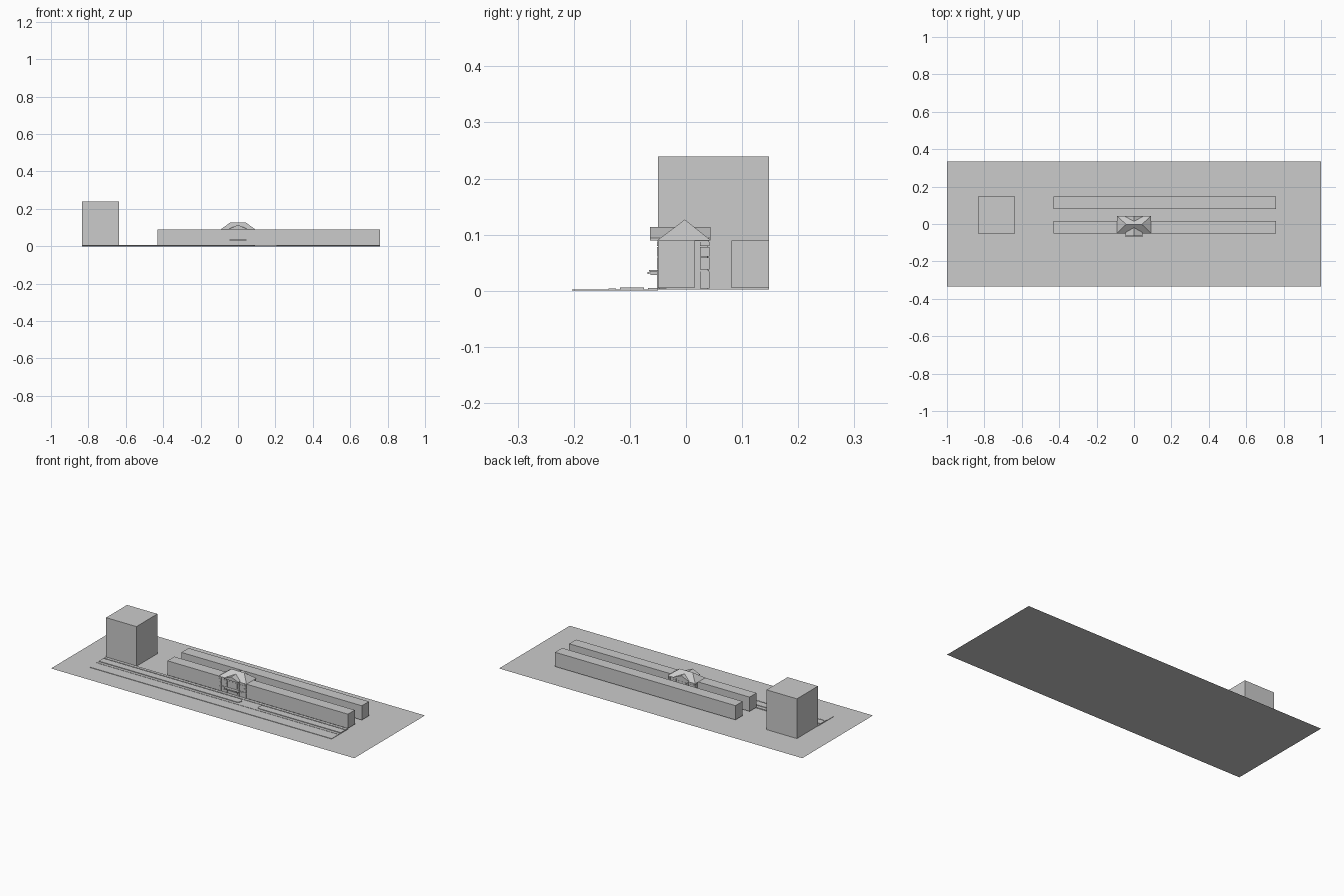
import bpy, bmesh, math
from mathutils import Vector

if "Cube" in bpy.data.objects:
    bpy.data.objects.remove(bpy.data.objects["Cube"])


def mesh_object(name, bm):
    bmesh.ops.recalc_face_normals(bm, faces=bm.faces[:])
    me = bpy.data.meshes.new(name)
    bm.to_mesh(me)
    bm.free()
    ob = bpy.data.objects.new(name, me)
    bpy.context.collection.objects.link(ob)
    return ob


def boxes(name, specs):
    """Each spec is (x0, x1, y0, y1, z0, z1)."""
    bm = bmesh.new()
    for x0, x1, y0, y1, z0, z1 in specs:
        vs = bmesh.ops.create_cube(bm, size=1)["verts"]
        for v in vs:
            v.co = Vector((x1 if v.co.x > 0 else x0,
                           y1 if v.co.y > 0 else y0,
                           z1 if v.co.z > 0 else z0))
    return mesh_object(name, bm)


def extruded(name, pts, depth):
    bm = bmesh.new()
    face = bm.faces.new([bm.verts.new(p) for p in pts])
    new = bmesh.ops.extrude_face_region(bm, geom=[face])["geom"]
    for v in new:
        if isinstance(v, bmesh.types.BMVert):
            v.co += Vector(depth)
    bm.faces.ensure_lookup_table()
    return mesh_object(name, bm)


def median(name, x0, x1, round_left, round_right, y0=-0.118, y1=-0.075):
    """Raised road island with optional rounded ends."""
    r, yc, pts = (y1 - y0) / 2, (y0 + y1) / 2, []
    for cx, start, rounded in ((x1, -90, round_right), (x0, 90, round_left)):
        for i in range(9 if rounded else 2):
            a = math.radians(start + 180 * i / (8 if rounded else 1))
            off = r * (1 if cx == x1 else -1) if rounded else 0
            pts.append((cx - off + r * math.cos(a), yc + r * math.sin(a), 0.002))
    extruded(name, pts, (0, 0, 0.004))


# Site plane, road and pavements
bm = bmesh.new()
bm.faces.new([bm.verts.new(p) for p in
              ((-1, -.333, 0), (1, -.333, 0), (1, .333, 0), (-1, .333, 0))])
mesh_object("site_plane", bm)
boxes("road", [(-.835, .76, -.203, -.05, 0, .0025)])
boxes("pavement", [(-.835, .76, -.068, -.05, .002, .0045)])
boxes("road_kerb", [(-.835, .76, -.138, -.125, .002, .004)])
median("left_road_island", -.835, .09, False, True)
median("right_road_island", .205, .76, True, False)

# Tower and long terrace blocks
boxes("tower_block", [(-.835, -.635, -.05, .148, .002, .239)])
boxes("front_left_wing", [(-.43, -.085, -.05, .015, .005, .09)])
boxes("front_right_wing", [(.085, .76, -.05, .015, .005, .09)])
boxes("rear_block", [(-.43, .76, .081, .148, .005, .09)])

# Central house body with floor bands
boxes("house_body", [(-.087, .087, -.048, .038, .002, .09)])
boxes("floor_bands", [(-.089, .089, -.051, .041, z, z + .003) for z in (.034, .087)])

# Pilasters stacked in tiers along front and back, corners wrap the sides
tiers = [(.004, .034), (.038, .059), (.061, .078), (.08, .087)]
pilasters = []
for z0, z1 in tiers:
    for s in (-1, 1):
        a, b = sorted((s * .075, s * .09))
        pilasters += [(a, b, .025, .042, z0, z1), (a, b, -.052, -.035, z0, z1)]
        c, d = sorted((s * .036, s * .044))
        pilasters += [(c, d, -.052, -.046, z0, z1), (c, d, .036, .042, z0, z1)]
boxes("pilasters", pilasters)

# Windows on both floors
panes = []
for x in (-.059, -.022, 0, .022, .059):
    for z0, z1 in ((.01, .029), (.044, .076)):
        panes += [(x - .007, x + .007, -.0495, -.047, z0, z1),
                  (x - .007, x + .007, .037, .0395, z0, z1)]
boxes("windows", panes)

# Balcony with brackets
boxes("balcony", [(-.046, .046, -.066, -.048, .034, .037),
                  (-.046, .046, -.069, -.065, .030, .033)]
      + [(x - .003, x + .003, -.063, -.048, .028, .034) for x in (-.04, 0, .04)])

# Hipped main roof
bm = bmesh.new()
base = [bm.verts.new(p) for p in ((-.092, -.051, .09), (.092, -.051, .09),
                                  (.092, .044, .09), (-.092, .044, .09))]
ridge = [bm.verts.new((x, -.002, .127)) for x in (-.042, .042)]
bm.faces.new(base)
bm.faces.new((base[0], base[1], ridge[1], ridge[0]))
bm.faces.new((base[2], base[3], ridge[0], ridge[1]))
bm.faces.new((base[1], base[2], ridge[1]))
bm.faces.new((base[3], base[0], ridge[0]))
mesh_object("hipped_roof", bm)

# Cross gable projecting at front and back
extruded("cross_gable", [(-.046, -.064, .09), (.046, -.064, .09),
                         (.046, -.064, .094), (0, -.064, .114),
                         (-.046, -.064, .094)], (0, .108, 0))
